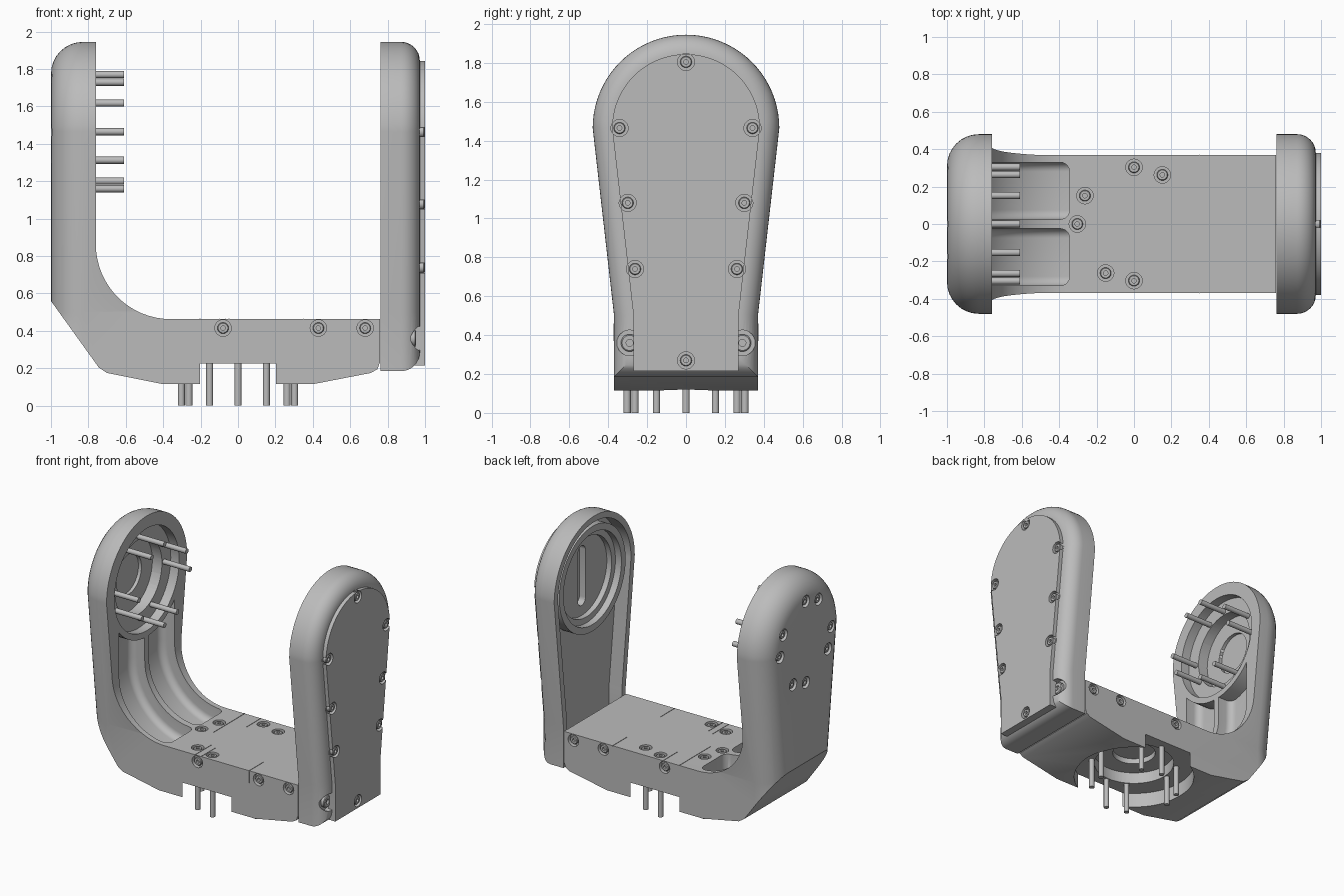
import bpy, bmesh, math
from math import cos, sin, radians
from mathutils import Vector

cube = bpy.data.objects.get("Cube")
if cube:
    bpy.data.objects.remove(cube)

grey = bpy.data.materials.new("light_grey")
grey.use_nodes = True
grey.diffuse_color = (0.5, 0.5, 0.5, 1)
grey.node_tree.nodes["Principled BSDF"].inputs["Base Color"].default_value = (0.5, 0.5, 0.5, 1)


def make(name, bm):
    bm.normal_update()
    bmesh.ops.recalc_face_normals(bm, faces=bm.faces[:])
    mesh = bpy.data.meshes.new(name)
    bm.to_mesh(mesh)
    bm.free()
    mesh.materials.append(grey)
    ob = bpy.data.objects.new(name, mesh)
    bpy.context.collection.objects.link(ob)
    return ob


def prism(name, pts, axis, a, b, bevel=0, ends=()):
    """Extrude a 2D outline along an axis, optionally rounding its end rims."""
    bm = bmesh.new()

    def place(p, t):
        v = list(p)
        v.insert(axis, t)
        return bm.verts.new(v)
    rims = [[place(p, t) for p in pts] for t in (a, b)]
    caps = [bm.faces.new(r) for r in rims]
    n = len(pts)
    for i in range(n):
        j = (i + 1) % n
        bm.faces.new((rims[0][i], rims[0][j], rims[1][j], rims[1][i]))
    bm.normal_update()
    bmesh.ops.recalc_face_normals(bm, faces=bm.faces[:])
    if bevel:
        edges = [e for k in ends for e in caps[k].edges]
        bmesh.ops.bevel(bm, geom=edges, offset=bevel, segments=8, profile=0.5, affect='EDGES')
    return make(name, bm)


def lathe(name, profile, loc, direction, segs=32, closed=False):
    """Spin an (r, height) profile around a direction."""
    bm = bmesh.new()
    q = Vector(direction).to_track_quat('Z', 'Y')
    vs = [bm.verts.new((r, 0, h)) for r, h in profile]
    es = [bm.edges.new(p) for p in zip(vs, vs[1:])]
    if closed:
        es.append(bm.edges.new((vs[-1], vs[0])))
    bmesh.ops.spin(bm, geom=vs + es, cent=(0, 0, 0), axis=(0, 0, 1),
                   angle=math.tau, steps=segs)
    bmesh.ops.remove_doubles(bm, verts=bm.verts[:], dist=1e-5)
    for v in bm.verts:
        v.co = q @ v.co + Vector(loc)
    return make(name, bm)


def rod(name, loc, direction, r, length, segs=48):
    return lathe(name, [(0, 0), (r, 0), (r, length), (0, length)], loc, direction, segs)


def cut(target, tool, op='DIFFERENCE'):
    m = target.modifiers.new("cut", 'BOOLEAN')
    m.operation, m.object, m.solver = op, tool, 'EXACT'
    bpy.context.view_layer.objects.active = target
    bpy.ops.object.modifier_apply(modifier=m.name)
    bpy.data.objects.remove(tool)


def arc(cx, cy, r, a0, a1, n):
    return [(cx + r * cos(radians(a0 + (a1 - a0) * i / n)),
             cy + r * sin(radians(a0 + (a1 - a0) * i / n))) for i in range(n + 1)]


HUB = 1.465  # height of the pivot axis


def outline(inset, bottom):
    """Arm silhouette: round head, tapered sides, straight foot."""
    w = 0.37 - inset
    return arc(0, HUB, 0.48 - inset, 0, 180, 40) + [(-w, 0.5), (-w, bottom), (w, bottom), (w, 0.5)]


def screw(target, loc, direction, r=0.044):
    """Counterbore with a socket head sitting inside."""
    d = Vector(direction)
    cut(target, rod("bore", Vector(loc) - d * 0.03, d, r, 0.08, 24))
    s = r / 0.044
    lathe("screw", [(0, -0.02), (0.012 * s, -0.02), (0.012 * s, -0.004), (0.026 * s, -0.004),
                    (0.03 * s, -0.009), (0.03 * s, -0.04), (0, -0.04)], loc, d, 18)


# Bridge and right arm as one L-shaped body
side = [(-1, 2.1), (-1, 0.56), (-0.745, 0.205), (-0.7, 0.175), (-0.4, 0.115), (0.4, 0.115),
        (0.71, 0.175), (0.745, 0.195), (0.758, 0.23), (0.758, 0.463)]
side += arc(-0.36, 0.863, 0.4, 270, 180, 16) + [(-0.76, 2.1)]
body = prism("body", side, 1, -0.6, 0.6)
cut(body, prism("silhouette", outline(0, -0.3), 0, -1, 0.9, 0.17, (0,)), 'INTERSECT')

# Two curved pockets in the elbow
for s in (-1, 1):
    section = arc(-0.345, 0.863, 0.53, 270, 180, 14) + [(-0.88, 1.3), (-0.6, 1.3), (-0.345, 0.95)]
    pocket = prism("pocket", section, 1, min(s * 0.025, s * 0.33), max(s * 0.025, s * 0.33),
                   0.05, (0, 1))
    cut(pocket, rod("hub_clearance", (-1.2, 0, HUB), (1, 0, 0), 0.43, 1))
    cut(body, pocket)

# Stepped round seats in the arm and under the bridge
for r, depth in ((0.385, 0.07), (0.28, 0.15), (0.15, 0.175)):
    cut(body, rod("seat", (-0.76 - depth, 0, HUB), (1, 0, 0), r, 0.3, 64))
for r, top in ((0.423, 0.225), (0.28, 0.31), (0.15, 0.35)):
    cut(body, rod("seat", (0, 0, top), (0, 0, -1), r, 0.4, 64))

# Pins through both seats, with screw heads on the other side
for base in (0, 90, 180, 270):
    for step in (0, 30):
        a = radians(base + step)
        y, z = 0.305 * cos(a), HUB + 0.305 * sin(a)
        rod("arm_pin", (-0.86, y, z), (1, 0, 0), 0.019, 0.25, 16)
        screw(body, (-0.995, y, z), (-1, 0, 0))
        a = radians(base - step)
        x, y = 0.303 * cos(a), 0.303 * sin(a)
        rod("base_pin", (x, y, 0.26), (0, 0, -1), 0.019, 0.26, 16)
        if x < 0.2:
            screw(body, (x, y, 0.463), (0, 0, 1))

# Screws on the bridge flanks
for x in (-0.08, 0.43, 0.68):
    for s in (-1, 1):
        screw(body, (x, s * 0.37, 0.415), (0, s, 0))

# Fine seam strips on the bridge
for x, y0, y1 in ((-0.205, 0, 0.37), (0.35, 0.2, 0.37), (0.35, -0.37, -0.2), (-0.07, 0.2, 0.37),
                  (-0.1, -0.37, -0.18), (-0.05, -0.37, -0.2)):
    prism("top_seam", [(x, y0), (x + 0.004, y0), (x + 0.004, y1), (x, y1)], 2, 0.46, 0.466)
for s in (-1, 1):
    prism("flank_seam", [(0.35, 0.37), (0.354, 0.37), (0.354, 0.46), (0.35, 0.46)], 1,
          s * 0.365, s * 0.372)

# Left arm: hollow shell open towards the middle
shell = prism("left_arm", outline(0, 0.185), 0, 0.763, 0.972, 0.1, (1,))
cut(shell, prism("cavity", outline(0.045, 0.3), 0, 0.6, 0.87))
slot = arc(0, HUB + 0.18, 0.045, 0, 180, 10) + arc(0, HUB - 0.18, 0.045, 180, 360, 10)
cut(shell, prism("slot", slot, 0, 0.8, 0.92))
for s in (-1, 1):
    screw(shell, (0.955, s * 0.29, 0.36), (1, 0, 0), 0.066)

# Bearing ring inside the shell
lathe("bearing_ring", [(0.395, 0), (0.395, 0.1), (0.345, 0.1), (0.345, 0.05), (0.3, 0.05), (0.3, 0)],
      (0.88, 0, HUB), (-1, 0, 0), 64, True)

# Outer cover with its screws
cover = prism("cover", outline(0.1, 0.215), 0, 0.94, 1.0)
spots = [(0, 1.805), (0, 0.27)]
for y, z in ((0.342, 1.465), (0.3, 1.08), (0.262, 0.74)):
    spots += [(y, z), (-y, z)]
for y, z in spots:
    screw(shell, (0.972, y, z), (1, 0, 0))
    screw(cover, (1.0, y, z), (1, 0, 0))

# Smooth shading with sharp edges kept
bpy.ops.object.select_all(action='DESELECT')
for ob in bpy.context.collection.objects:
    if ob.type == 'MESH':
        ob.select_set(True)
        bpy.context.view_layer.objects.active = ob
bpy.ops.object.shade_smooth_by_angle(angle=radians(30))
